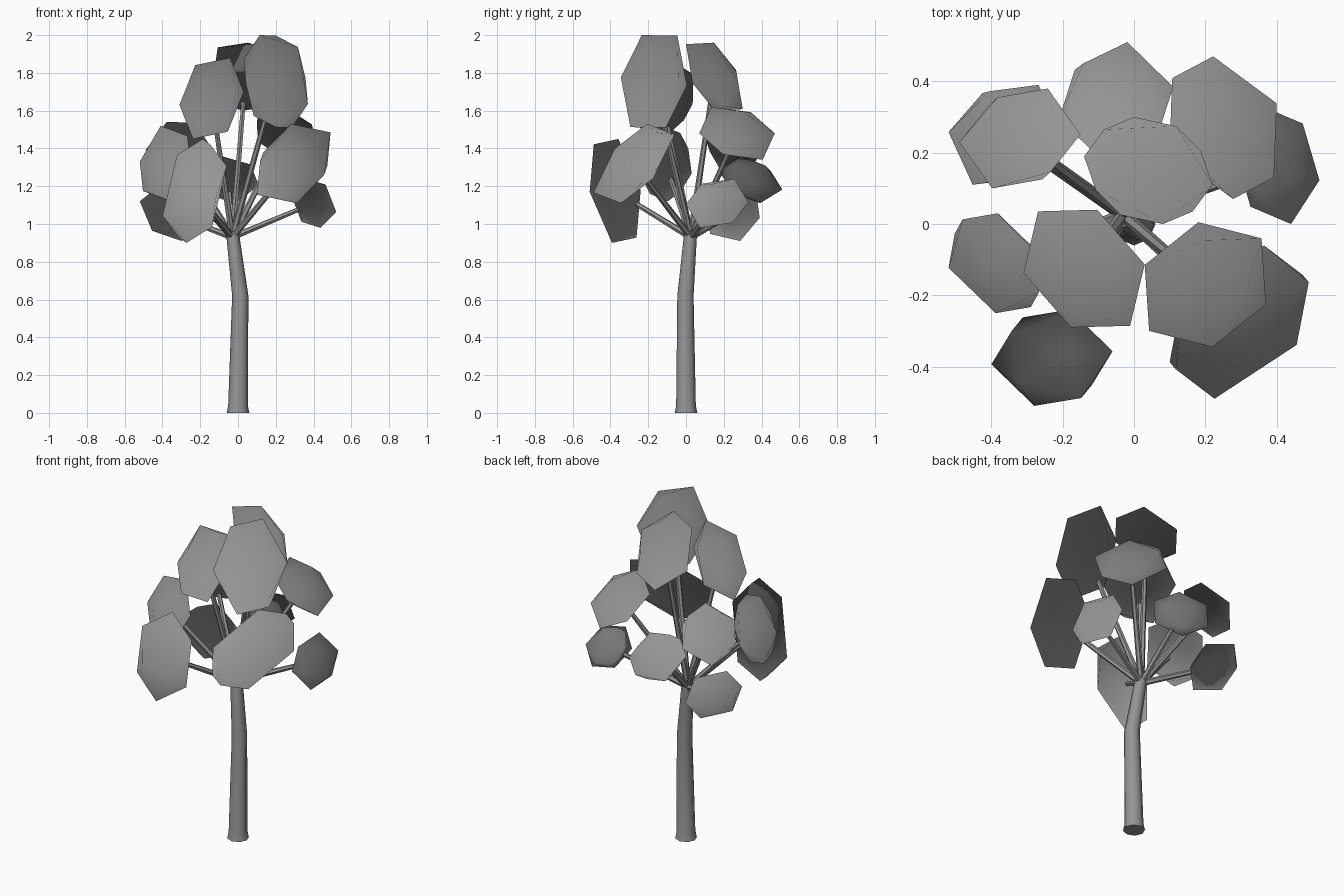
import bpy, bmesh, math, random
from mathutils import Vector, Matrix, Euler

if "Cube" in bpy.data.objects:
    bpy.data.objects.remove(bpy.data.objects["Cube"])

random.seed(7)

grey = bpy.data.materials.new("mid_grey")
grey.diffuse_color = (0.3, 0.3, 0.3, 1)
grey.use_nodes = True
grey.node_tree.nodes["Principled BSDF"].inputs["Base Color"].default_value = grey.diffuse_color
FORK = Vector((-0.03, 0.025, 0.93))


def finish(name, bm, angle):
    bmesh.ops.recalc_face_normals(bm, faces=bm.faces)
    mesh = bpy.data.meshes.new(name)
    bm.to_mesh(mesh)
    bm.free()
    mesh.materials.append(grey)
    ob = bpy.data.objects.new(name, mesh)
    bpy.context.collection.objects.link(ob)
    bpy.ops.object.select_all(action='DESELECT')
    ob.select_set(True)
    bpy.context.view_layer.objects.active = ob
    bpy.ops.object.shade_smooth_by_angle(angle=math.radians(angle))
    return ob


def tube(name, rings, sides, level=False):
    """Capped tube through (point, radius) rings."""
    bm = bmesh.new()
    axis = Vector(rings[-1][0]) - Vector(rings[0][0])
    turn = Matrix() if level else axis.to_track_quat('Z', 'Y').to_matrix().to_4x4()
    loops = []
    for p, r in rings:
        loops.append([bm.verts.new(Vector(p) + turn @ Vector(
            (r * math.cos(a), r * math.sin(a), 0)))
            for a in (2 * math.pi * i / sides for i in range(sides))])
    for lo, hi in zip(loops, loops[1:]):
        for i in range(sides):
            j = (i + 1) % sides
            bm.faces.new((lo[i], lo[j], hi[j], hi[i]))
    bm.faces.new(loops[0][::-1])
    bm.faces.new(loops[-1])
    return finish(name, bm, 50)


def clump(name, centre, half, lean, corners):
    """Leaf clump: sheared icosahedron fitted to its half sizes and turned
    so that its vertices meet the given corners."""
    xy, xz, yz = lean
    b = math.sqrt(1 - xy * xy)
    c = (yz - xy * xz) / b
    d = math.sqrt(max(0.1, 1 - xz * xz - c * c))
    shear = Matrix(((1, 0, 0), (xy, b, 0), (xz, c, d)))
    bm = bmesh.new()
    bmesh.ops.create_icosphere(bm, subdivisions=1, radius=1)
    base = [v.co.copy() for v in bm.verts]
    best, best_cost = None, 1e9
    for _ in range(1200):
        turn = shear @ Euler([random.uniform(0, 6.28) for _ in range(3)]).to_matrix()
        pts = [turn @ p for p in base]
        lo = [min(p[k] for p in pts) for k in range(3)]
        hi = [max(p[k] for p in pts) for k in range(3)]
        pts = [Vector([centre[k] + half[k] * (2 * (p[k] - lo[k]) / (hi[k] - lo[k]) - 1)
                       for k in range(3)]) for p in pts]
        cost = sum(min((p - Vector(q)).length_squared for p in pts) for q in corners)
        if cost < best_cost:
            best, best_cost = pts, cost
    for v, p in zip(bm.verts, best):
        v.co = p
    ob = finish("leaves_" + name, bm, 180)
    # Soft foliage shading: normals fan out from the fork
    ob.data.normals_split_custom_set_from_vertices(
        [(v.co - FORK).normalized() for v in ob.data.vertices])
    # Branch from the fork into the clump
    tube("branch_" + name, [(FORK, 0.018), (Vector(centre), 0.012)], 6)


# Trunk with a small root flare and a bend
tube("trunk", [((0, 0, 0), 0.06), ((0, 0, 0.04), 0.052),
               ((0.012, -0.003, 0.62), 0.043), ((-0.03, 0.025, 0.96), 0.034)], 8, True)

# Leaf clumps: centre, half sizes, lean (xy, xz, yz), main corners
clump("top_front_right", (0.20, -0.17, 1.755), (0.17, 0.175, 0.245), (0.15, -0.15, 0.15),
      [(0.17, -0.2, 2.0), (0.37, -0.04, 1.83), (0.04, -0.29, 1.75)])
clump("top_front_left", (-0.14, -0.125, 1.665), (0.17, 0.165, 0.215), (-0.25, 0.2, 0.2),
      [(-0.31, -0.13, 1.68), (0.03, -0.10, 1.75)])
clump("top_back", (0.04, 0.15, 1.78), (0.18, 0.15, 0.18), (-0.15, -0.1, -0.5),
      [(0.06, 0.13, 1.96), (0.0, 0.30, 1.61)])
clump("mid_front_right", (0.295, -0.275, 1.32), (0.195, 0.215, 0.21), (0.45, 0.3, 0.6),
      [(0.32, -0.21, 1.53), (0.485, -0.18, 1.49), (0.11, -0.38, 1.12)])
clump("mid_back_right", (0.25, 0.27, 1.48), (0.15, 0.20, 0.14), (-0.25, -0.3, -0.25),
      [(0.22, 0.47, 1.49), (0.40, 0.18, 1.36), (0.27, 0.07, 1.5)])
clump("low_right", (0.40, 0.165, 1.11), (0.12, 0.165, 0.13), (-0.1, -0.2, 0.15),
      [(0.52, 0.12, 1.03), (0.44, 0.0, 1.1), (0.49, 0.29, 1.18)])
clump("low_front_left", (-0.23, -0.375, 1.175), (0.17, 0.135, 0.275), (0, 0.3, -0.35),
      [(-0.40, -0.39, 1.02), (-0.28, -0.51, 1.15), (-0.06, -0.36, 1.30)])
clump("mid_left", (-0.385, -0.11, 1.32), (0.135, 0.14, 0.20), (-0.3, 0.2, 0),
      [(-0.52, -0.12, 1.33)])
clump("mid_back_left", (-0.32, 0.24, 1.405), (0.17, 0.14, 0.135), (0.1, 0.2, -0.3),
      [(-0.15, 0.25, 1.42)])
clump("low_back_left", (-0.36, 0.25, 1.055), (0.16, 0.14, 0.145), (0.1, -0.3, 0.1),
      [(-0.52, 0.26, 1.12)])
clump("low_back", (-0.05, 0.34, 1.235), (0.16, 0.17, 0.125), (0, 0, -0.3),
      [(0.0, 0.51, 1.18), (0.11, 0.40, 1.2)])
